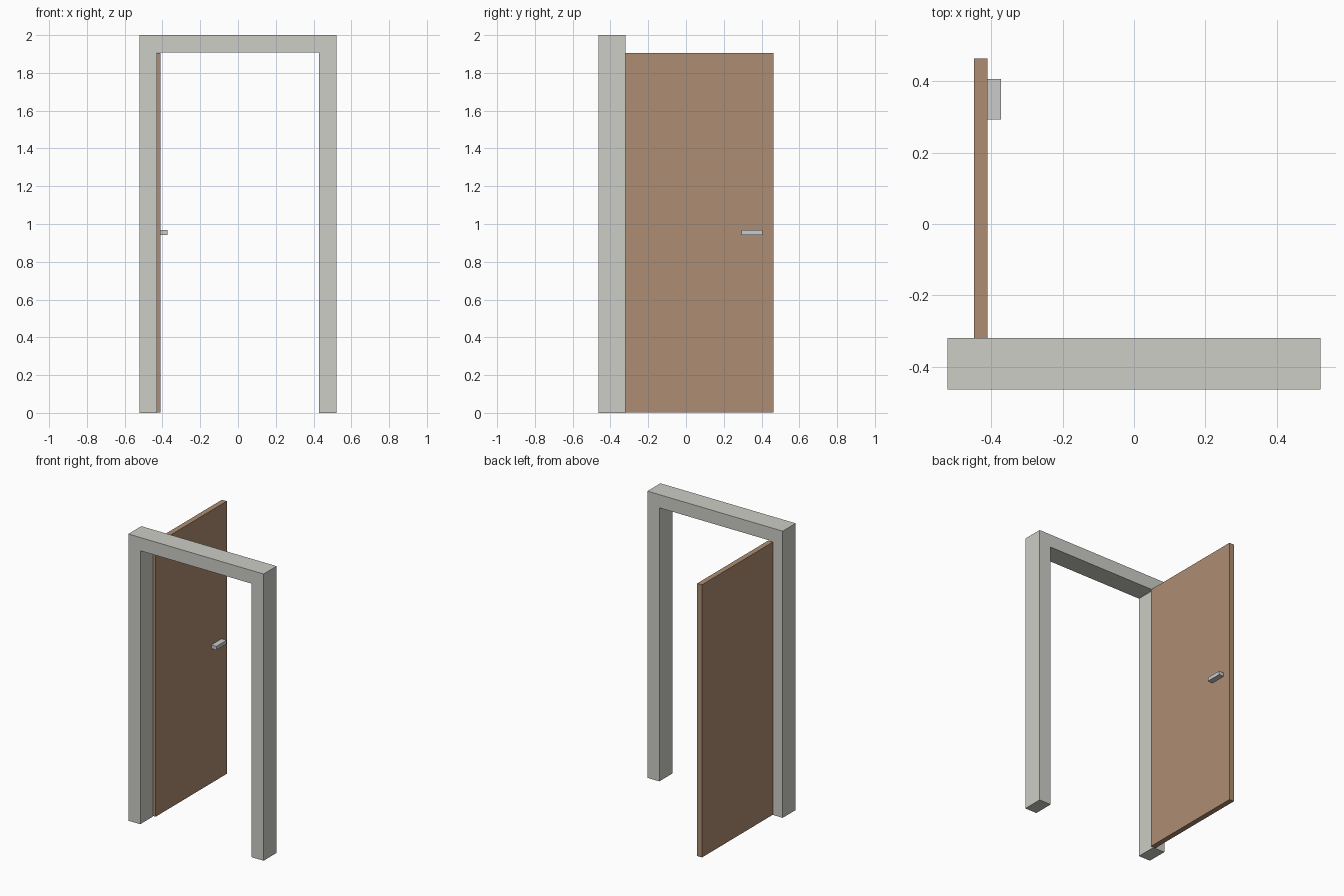
import bpy
import bmesh

if "Cube" in bpy.data.objects:
    bpy.data.objects.remove(bpy.data.objects["Cube"])


def material(name, rgb):
    m = bpy.data.materials.new(name)
    m.diffuse_color = (*rgb, 1)
    m.use_nodes = True
    m.node_tree.nodes["Principled BSDF"].inputs["Base Color"].default_value = m.diffuse_color
    return m


def add_object(name, bm, mat=None):
    bmesh.ops.recalc_face_normals(bm, faces=bm.faces)
    me = bpy.data.meshes.new(name)
    bm.to_mesh(me)
    bm.free()
    ob = bpy.data.objects.new(name, me)
    bpy.context.collection.objects.link(ob)
    if mat:
        me.materials.append(mat)
    return ob


def extrude_profile(name, points, y0, y1, mat=None):
    """Extrude an x-z outline from y0 to y1."""
    bm = bmesh.new()
    face = bm.faces.new([bm.verts.new((x, y0, z)) for x, z in points])
    ext = bmesh.ops.extrude_face_region(bm, geom=[face], use_keep_orig=True)
    verts = [v for v in ext["geom"] if isinstance(v, bmesh.types.BMVert)]
    bmesh.ops.translate(bm, verts=verts, vec=(0, y1 - y0, 0))
    return add_object(name, bm, mat)


def rect(x0, x1, z0, z1):
    return [(x0, z0), (x1, z0), (x1, z1), (x0, z1)]


paint = material("frame_paint", (0.61, 0.61, 0.57))
wood = material("door_wood", (0.42, 0.27, 0.17))

# Door frame: two posts and a lintel as one outline
W, IN, TOP, HEAD = 0.522, 0.43, 2.0, 1.908
half = [(IN, HEAD), (IN, 0), (W, 0), (W, TOP)]
outline = half + [(-x, z) for x, z in reversed(half)]
extrude_profile("door_frame", outline, -0.463, -0.32, paint)

# Door leaf, swung open behind the left post
extrude_profile("door_leaf", rect(-0.448, -0.411, 0.003, 1.905), -0.32, 0.463, wood)

# Handle on the inner face of the leaf
extrude_profile("door_handle", rect(-0.411, -0.373, 0.941, 0.967), 0.293, 0.406)
